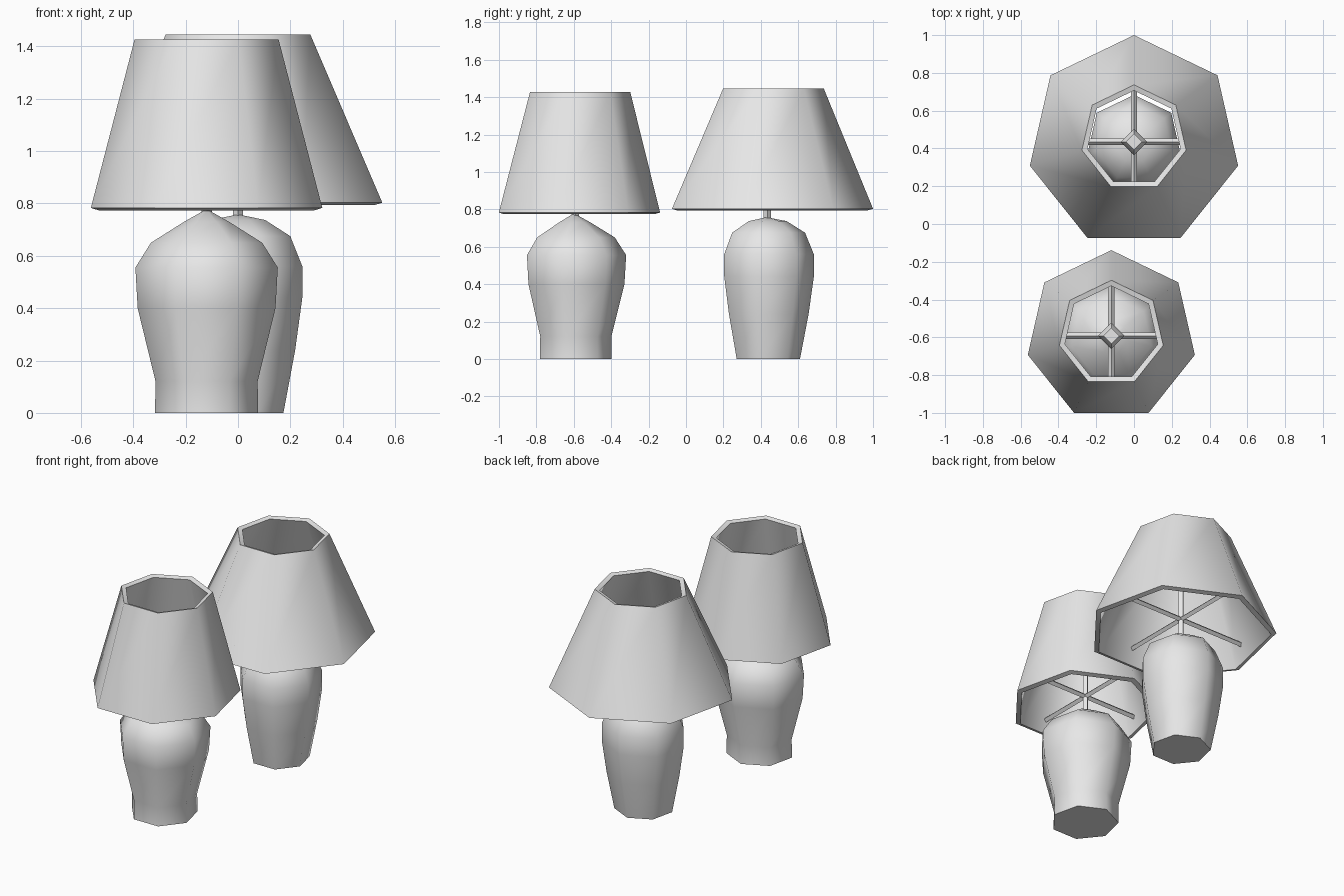
import bpy, bmesh
from math import sin, cos, pi, radians
from mathutils import Matrix, Vector

cube = bpy.data.objects.get("Cube")
if cube:
    bpy.data.objects.remove(cube, do_unlink=True)

grey = bpy.data.materials.new("plain_grey")
grey.use_nodes = True
grey.diffuse_color = (0.8, 0.8, 0.8, 1)
grey.node_tree.nodes["Principled BSDF"].inputs["Base Color"].default_value = (0.8, 0.8, 0.8, 1)


def finish(name, bm, place):
    """Turn a bmesh into a smooth object with crisp rims."""
    bmesh.ops.recalc_face_normals(bm, faces=bm.faces)
    bm.transform(place)
    mesh = bpy.data.meshes.new(name)
    bm.to_mesh(mesh)
    bm.free()
    mesh.materials.append(grey)
    obj = bpy.data.objects.new(name, mesh)
    bpy.context.collection.objects.link(obj)
    bpy.ops.object.select_all(action='DESELECT')
    obj.select_set(True)
    bpy.context.view_layer.objects.active = obj
    bpy.ops.object.shade_smooth_by_angle(angle=radians(60))
    return obj


def lathe(name, profile, sides, place, closed=False):
    """Sweep (radius, height, y shift) points around z; cap or close the ends."""
    bm = bmesh.new()
    rings = []
    for r, z, dy in profile:
        angles = [pi / 2 + 2 * pi * k / sides for k in range(sides)]
        rings.append([bm.verts.new((r * cos(a), r * sin(a) + dy, z)) for a in angles])
    pairs = list(zip(rings, rings[1:]))
    if closed:
        pairs.append((rings[-1], rings[0]))
    else:
        bm.faces.new(rings[0])
        bm.faces.new(rings[-1])
    for low, high in pairs:
        for k in range(sides):
            n = (k + 1) % sides
            bm.faces.new((low[k], low[n], high[n], high[k]))
    return finish(name, bm, place)


def bar(name, start, end, radius, place):
    """Thin four-sided rod between two points."""
    start, end = Vector(start), Vector(end)
    turn = (end - start).to_track_quat('Z', 'Y').to_matrix().to_4x4()
    rod = [(radius, 0, 0), (radius, (end - start).length, 0)]
    return lathe(name, rod, 4, place @ Matrix.Translation(start) @ turn)


def lamp(prefix, x, y, body, shade, bar_z, body_dy):
    place = Matrix.Translation((x, y, 0))
    lathe(prefix + "_base", [(r, z, body_dy) for r, z in body], 7, place)

    # Hollow shade with a thick wall
    (r0, z0, d0), (r1, z1, d1) = shade
    wall, drop = 0.03, 0.009
    lathe(prefix + "_shade",
          [(r0, z0, d0), (r1, z1, d1), (r1 - wall, z1 - drop, d1), (r0 - wall, z0 - drop, d0)],
          7, place, closed=True)

    # Central pole with a small faceted bulb
    top = bar_z + 0.22
    lathe(prefix + "_pole", [(0.02, body[-1][1] - 0.03, 0), (0.02, top, 0)], 4, place)
    lathe(prefix + "_bulb", [(0.02, top, 0), (0.07, top + 0.04, 0), (0.07, top + 0.07, 0),
                             (0.042, top + 0.11, 0)], 4, place)

    # Crossed bars reaching into the shade wall
    r = r0 + (r1 - r0) * (bar_z - z0) / (z1 - z0)
    bar(prefix + "_cross_bar_side", (-0.905 * r, 0, bar_z), (0.905 * r, 0, bar_z), 0.017, place)
    bar(prefix + "_cross_bar_depth", (0, -0.885 * r, bar_z), (0, 0.97 * r, bar_z), 0.017, place)


# Front lamp: shouldered vase with a pointed top
lamp("front_lamp", -0.12, -0.592,
     [(0.202, 0), (0.2, 0.12), (0.27, 0.4), (0.279, 0.555), (0.218, 0.65),
      (0.088, 0.73), (0.012, 0.772)],
     [(0.4535, 0.783, 0), (0.282, 1.427, 0.012)], 0.86, -0.007)

# Rear lamp: slim vase with a rounded top and a wider shade
lamp("rear_lamp", 0, 0.4345,
     [(0.178, 0), (0.224, 0.24), (0.252, 0.44), (0.252, 0.56), (0.205, 0.675),
      (0.106, 0.737), (0.015, 0.755)],
     [(0.5655, 0.803, 0), (0.283, 1.446, 0.019)], 0.89, -0.003)
